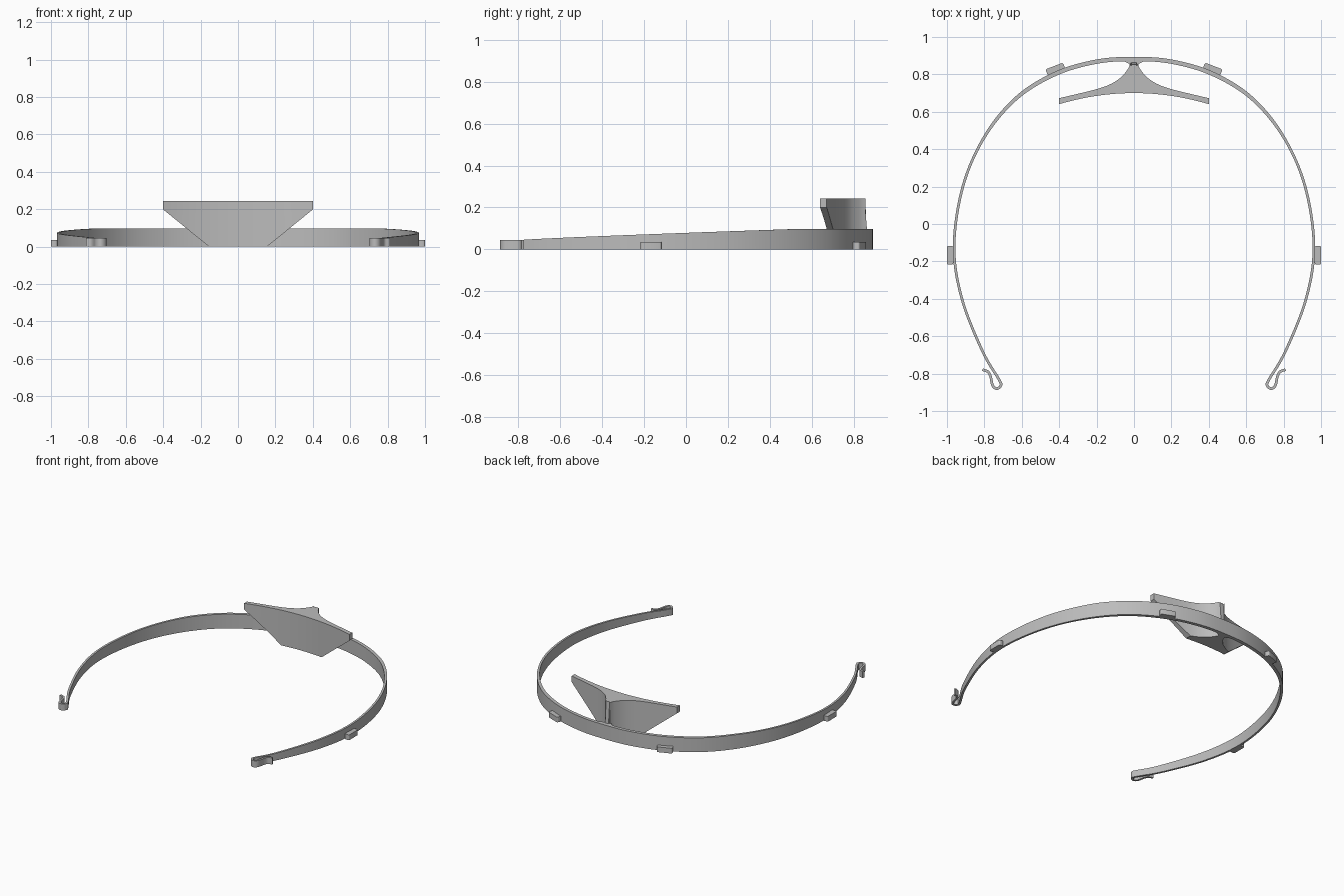
import bpy, bmesh, math
from mathutils import Vector

if "Cube" in bpy.data.objects:
    bpy.data.objects.remove(bpy.data.objects["Cube"], do_unlink=True)

GREY = (0.5, 0.5, 0.5, 1)
mat = bpy.data.materials.new("grey_plastic")
mat.use_nodes = True
mat.diffuse_color = GREY
mat.node_tree.nodes["Principled BSDF"].inputs["Base Color"].default_value = GREY


def finish(name, bm, angle=35, mirror=True):
    """Turn a bmesh into a shaded object, mirrored across x."""
    bmesh.ops.recalc_face_normals(bm, faces=bm.faces)
    me = bpy.data.meshes.new(name)
    bm.to_mesh(me)
    bm.free()
    me.materials.append(mat)
    ob = bpy.data.objects.new(name, me)
    bpy.context.collection.objects.link(ob)
    if mirror:
        ob.modifiers.new("mirror", "MIRROR").merge_threshold = 0.0005
    bpy.ops.object.select_all(action="DESELECT")
    ob.select_set(True)
    bpy.context.view_layer.objects.active = ob
    bpy.ops.object.shade_smooth_by_angle(angle=math.radians(angle))
    return ob


def spline(points, steps):
    """Smooth curve through the points."""
    p = [Vector(q) for q in points]
    p = [2 * p[0] - p[1]] + p + [2 * p[-1] - p[-2]]
    out = []
    for a, b, c, d in zip(p, p[1:], p[2:], p[3:]):
        for i in range(steps):
            t = i / steps
            out.append(0.5 * (2 * b + (c - a) * t + (2 * a - 5 * b + 4 * c - d) * t**2
                              + (3 * b - a - 3 * c + d) * t**3))
    return out + [p[-2]]


def prism(bm, outline, height):
    """Upright prism from a plan outline; returns its top vertices."""
    low = [bm.verts.new((x, y, 0)) for x, y in outline]
    top = [bm.verts.new((x, y, height)) for x, y in outline]
    n = len(outline)
    for i in range(n):
        j = (i + 1) % n
        bm.faces.new((low[i], low[j], top[j], top[i]))
    bm.faces.new(low[::-1])
    bm.faces.new(top)
    return top


# Headband: half a tapering strip ending in a folded strap hook
path = [(-0.2, 0.868), (0, 0.882), (0.2, 0.868), (0.42, 0.803), (0.63, 0.672), (0.8, 0.465),
        (0.915, 0.2), (0.962, -0.12), (0.92, -0.4), (0.81, -0.68), (0.72, -0.835),
        (0.713, -0.865), (0.733, -0.88), (0.755, -0.865), (0.767, -0.815), (0.781, -0.79),
        (0.81, -0.779)]
STEPS = 10
line = spline(path, STEPS)
bm = bmesh.new()
rings = []
for i in range(STEPS, len(line)):
    p = line[i]
    d = line[min(i + 1, len(line) - 1)] - line[i - 1]
    side = Vector((-d.y, d.x)).normalized()
    thick = 0.014 + 0.009 * min(1, max(0, (p.y - 0.4) / 0.4))
    rise = min(1, max(0, (p.y + 0.78) / 1.33))
    height = 0.045 + 0.053 * rise ** 0.85
    a, b = p + side * thick / 2, p - side * thick / 2
    if i == STEPS:
        a.x = b.x = 0
    rings.append([bm.verts.new((q.x, q.y, z)) for q, z in
                  ((a, 0), (b, 0), (b, height), (a, height))])
for r, s in zip(rings, rings[1:]):
    for k in range(4):
        m = (k + 1) % 4
        bm.faces.new((r[k], r[m], s[m], s[k]))
bm.faces.new(rings[-1])
finish("headband", bm)

# Visor bracket: curved plan with a thin neck, its underside cut on a slant
HALF = 0.402
back = spline([(0.013, 0.872), (0.035, 0.825), (0.085, 0.772), (0.18, 0.727), (HALF, 0.672)], 6)
front = [(x, 0.7 - 0.06 * (x / HALF) ** 2) for x in (HALF * i / 12 for i in range(12, -1, -1))]
right = [(p.x, p.y) for p in back] + front
outline = right + [(-x, y) for x, y in reversed(right[:-1])]
bm = bmesh.new()
for v in prism(bm, outline, 0.243):
    if v.co.y > 0.86:
        v.co.y -= 0.02
for s in (-1, 1):
    cut = bmesh.ops.bisect_plane(
        bm, geom=bm.verts[:] + bm.edges[:] + bm.faces[:], dist=1e-5,
        plane_co=(s * 0.155, 0, 0), plane_no=(s * 0.2, 0, -0.247), clear_outer=True)
    edges = [e for e in cut["geom_cut"] if isinstance(e, bmesh.types.BMEdge)]
    bmesh.ops.edgenet_fill(bm, edges=edges)
finish("visor_bracket", bm, mirror=False)

# Flared joint between the neck and the band
bm = bmesh.new()
flare = [(0.085, 0.876), (0.05, 0.868), (0.026, 0.856), (0.018, 0.835)]
prism(bm, flare + [(-x, y) for x, y in reversed(flare)], 0.097)
finish("neck_joint", bm, mirror=False)

# Strap clips on the outside of the band
for name, x, y, turn, depth in (("front_clip", 0.42, 0.828, -21, 0.036),
                                ("side_clip", 0.983, -0.167, -90, 0.034)):
    bm = bmesh.new()
    bmesh.ops.create_cube(bm, size=1)
    bmesh.ops.scale(bm, vec=(0.1, depth, 0.036), verts=bm.verts)
    upright = [e for e in bm.edges if abs(e.verts[0].co.z - e.verts[1].co.z) > 0.01]
    bmesh.ops.bevel(bm, geom=upright, offset=0.009, segments=3, profile=0.5, affect="EDGES")
    ob = finish(name, bm, mirror=False)
    turned = math.radians(turn)
    for v in ob.data.vertices:
        c, s = math.cos(turned), math.sin(turned)
        v.co = (x + v.co.x * c - v.co.y * s, y + v.co.x * s + v.co.y * c, v.co.z + 0.018)
    ob.modifiers.new("mirror", "MIRROR")
